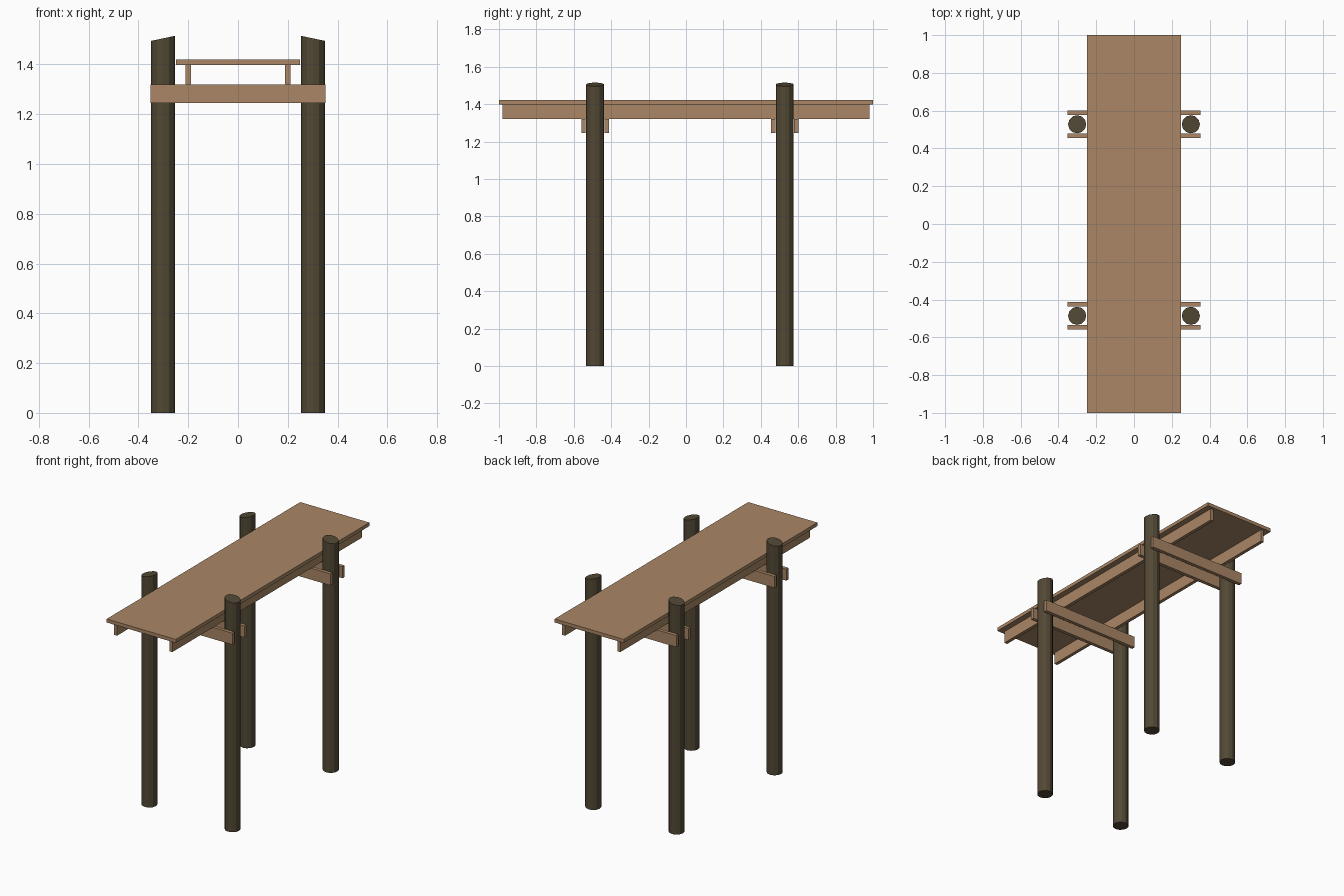
import bpy, bmesh
from mathutils import Matrix

if "Cube" in bpy.data.objects:
    bpy.data.objects.remove(bpy.data.objects["Cube"])


def material(name, rgb):
    m = bpy.data.materials.new(name)
    m.diffuse_color = (*rgb, 1)
    m.use_nodes = True
    m.node_tree.nodes["Principled BSDF"].inputs["Base Color"].default_value = m.diffuse_color
    return m


PLANK = material("plank_wood", (0.40, 0.24, 0.13))
LOG = material("dark_log", (0.085, 0.065, 0.035))


def add(name, bm, mat):
    me = bpy.data.meshes.new(name)
    bm.to_mesh(me)
    bm.free()
    me.materials.append(mat)
    ob = bpy.data.objects.new(name, me)
    bpy.context.collection.objects.link(ob)
    return ob


def board(name, x, y, z):
    """Box from (min, max) ranges."""
    bm = bmesh.new()
    size = [r[1] - r[0] for r in (x, y, z)]
    mid = [(r[0] + r[1]) / 2 for r in (x, y, z)]
    bmesh.ops.create_cube(bm, size=1, matrix=Matrix.Translation(mid) @ Matrix.Diagonal((*size, 1)))
    return add(name, bm, PLANK)


def pile(name, side, y):
    """Round post whose sawn top slopes down to the outside."""
    bm = bmesh.new()
    bmesh.ops.create_cone(bm, cap_ends=True, segments=12, radius1=0.048, radius2=0.048,
                          depth=1.505, matrix=Matrix.Translation((0, 0, 1.505 / 2)))
    for v in bm.verts:
        if v.co.z > 1:
            v.co.z -= side * v.co.x * 0.21
    bmesh.ops.translate(bm, verts=bm.verts, vec=(side * 0.301, y, 0))
    return add(name, bm, LOG)


# Deck
board("deck", (-0.25, 0.25), (-1, 1), (1.398, 1.421))

# Long stringers under the deck
for label, s in (("left", -1), ("right", 1)):
    board(f"{label}_stringer", (s * 0.2 - 0.011, s * 0.2 + 0.011), (-0.98, 0.98), (1.32, 1.398))

# Two trestles: a pair of piles clamped between two cross beams
for row, y in (("front", -0.486), ("back", 0.528)):
    for label, s in (("left", -1), ("right", 1)):
        pile(f"{row}_{label}_pile", s, y)
    for label, d in (("outer", -1), ("inner", 1)):
        c = y + d * 0.0615
        board(f"{row}_cross_beam_{label}", (-0.351, 0.351), (c - 0.0115, c + 0.0115), (1.245, 1.32))
